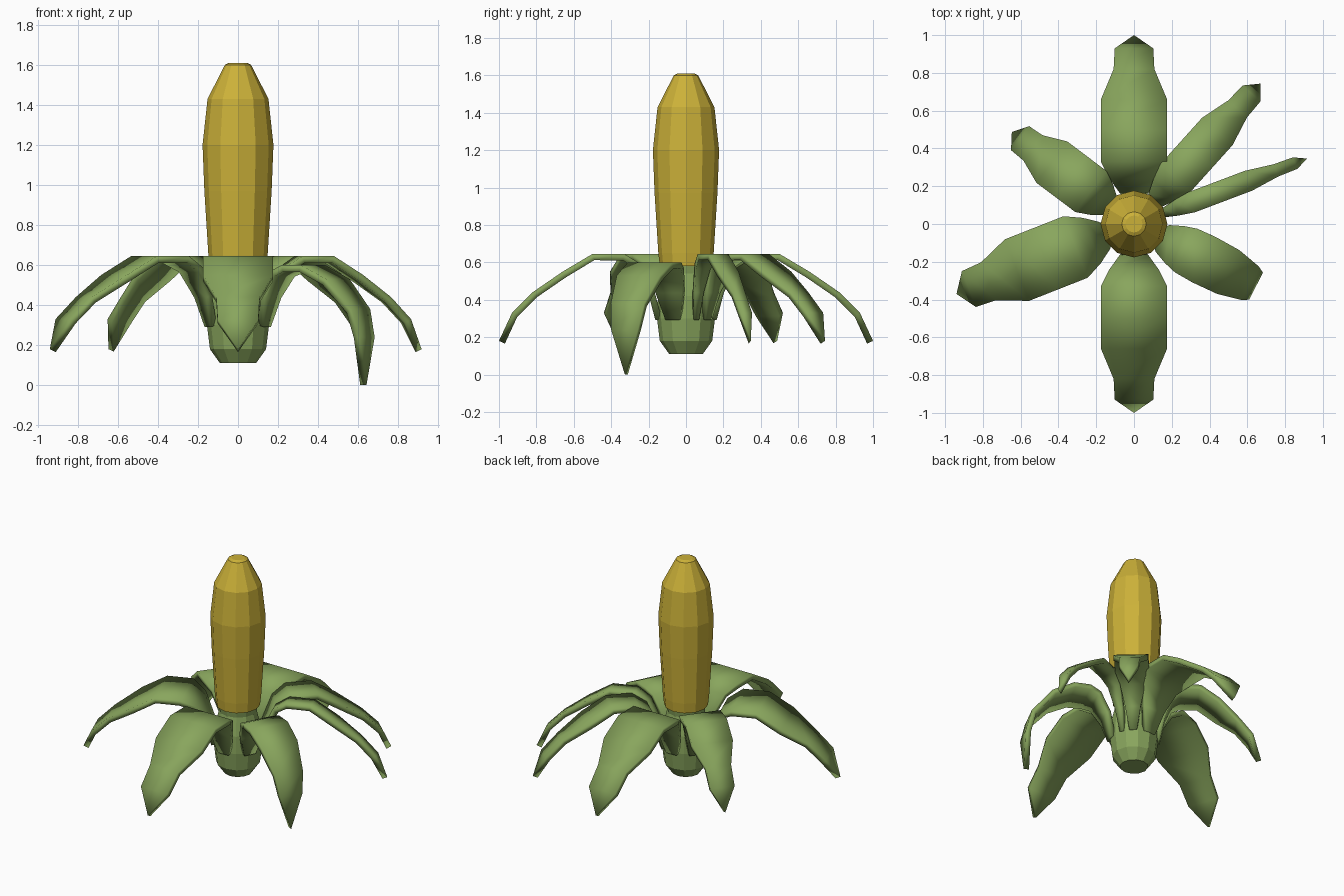
import bpy, bmesh
from math import cos, sin, pi, radians

if "Cube" in bpy.data.objects:
    bpy.data.objects.remove(bpy.data.objects["Cube"])


def material(name, color):
    m = bpy.data.materials.new(name)
    m.diffuse_color = color
    m.use_nodes = True
    m.node_tree.nodes["Principled BSDF"].inputs["Base Color"].default_value = m.diffuse_color
    return m


YELLOW = material("kernel_yellow", (0.60, 0.44, 0.04, 1))
GREEN = material("husk_green", (0.25, 0.38, 0.11, 1))


def add_object(name, bm, mat):
    me = bpy.data.meshes.new(name)
    bm.to_mesh(me)
    bm.free()
    me.materials.append(mat)
    ob = bpy.data.objects.new(name, me)
    bpy.context.collection.objects.link(ob)
    return ob


def lathe(name, profile, mat, sides=12):
    """Closed faceted solid from (radius, height) pairs, bottom to top."""
    bm = bmesh.new()
    rings = [[bm.verts.new((r * cos(2 * pi * k / sides), r * sin(2 * pi * k / sides), z))
              for k in range(sides)] for r, z in profile]
    for a, b in zip(rings, rings[1:]):
        for k in range(sides):
            n = (k + 1) % sides
            bm.faces.new((a[k], a[n], b[n], b[k]))
    bm.faces.new(rings[0][::-1])
    bm.faces.new(rings[-1])
    return add_object(name, bm, mat)


def leaf(name, angle, path, length=1.0, width=1.0):
    """Arching strip from (distance, height, half width), ending in a point."""
    bm = bmesh.new()
    c, s = cos(radians(angle)), sin(radians(angle))

    def vert(r, w, z):
        # stretch only the part outside the stalk
        r = 0.13 + (r - 0.13) * (length - 0.13) / 0.87
        return bm.verts.new((r * c - w * s, r * s + w * c, z))

    pairs = [(vert(r, w * width, z), vert(r, -w * width, z)) for r, z, w in path[:-1]]
    for (l0, r0), (l1, r1) in zip(pairs, pairs[1:]):
        bm.faces.new((l0, r0, r1, l1))
    r, z, _ = path[-1]
    bm.faces.new((*pairs[-1], vert(r, 0, z)))
    ob = add_object(name, bm, GREEN)
    mod = ob.modifiers.new("thickness", "SOLIDIFY")
    mod.thickness = 0.035
    mod.offset = -1
    bpy.context.view_layer.objects.active = ob
    ob.select_set(True)
    bpy.ops.object.shade_smooth_by_angle(angle=radians(35))
    ob.select_set(False)


# cob and stalk
lathe("cob", [(0.14, 0.58), (0.148, 0.65), (0.168, 0.97), (0.177, 1.20),
              (0.152, 1.43), (0.065, 1.60), (0.045, 1.61)], YELLOW)
lathe("stalk", [(0.09, 0.11), (0.14, 0.18), (0.155, 0.30), (0.15, 0.42),
                (0.12, 0.54), (0.13, 0.61)], GREEN)

# husk leaves
ARCH = [(0.13, 0.30, 0.04), (0.17, 0.45, 0.08), (0.24, 0.59, 0.13), (0.33, 0.645, 0.175),
        (0.50, 0.645, 0.175), (0.66, 0.55, 0.175), (0.82, 0.44, 0.108),
        (0.93, 0.33, 0.102), (1.0, 0.18, 0)]
DROOP = [(0.13, 0.30, 0.04), (0.17, 0.45, 0.08), (0.24, 0.57, 0.11), (0.31, 0.60, 0.13),
         (0.42, 0.60, 0.135), (0.56, 0.53, 0.13), (0.69, 0.38, 0.10),
         (0.725, 0.24, 0.08), (0.72, 0.0, 0)]

for name, angle, length, width in [("back_leaf", 90, 1.0, 1.0),
                                   ("front_leaf", -90, 1.0, 1.0),
                                   ("left_front_leaf", 201.5, 1.01, 1.0),
                                   ("left_back_leaf", 143, 0.81, 0.78),
                                   ("right_back_leaf", 48, 1.0, 0.62),
                                   ("right_slim_leaf", 20.7, 0.98, 0.32)]:
    leaf(name, angle, ARCH, length, width)
leaf("right_front_leaf", -27, DROOP)
